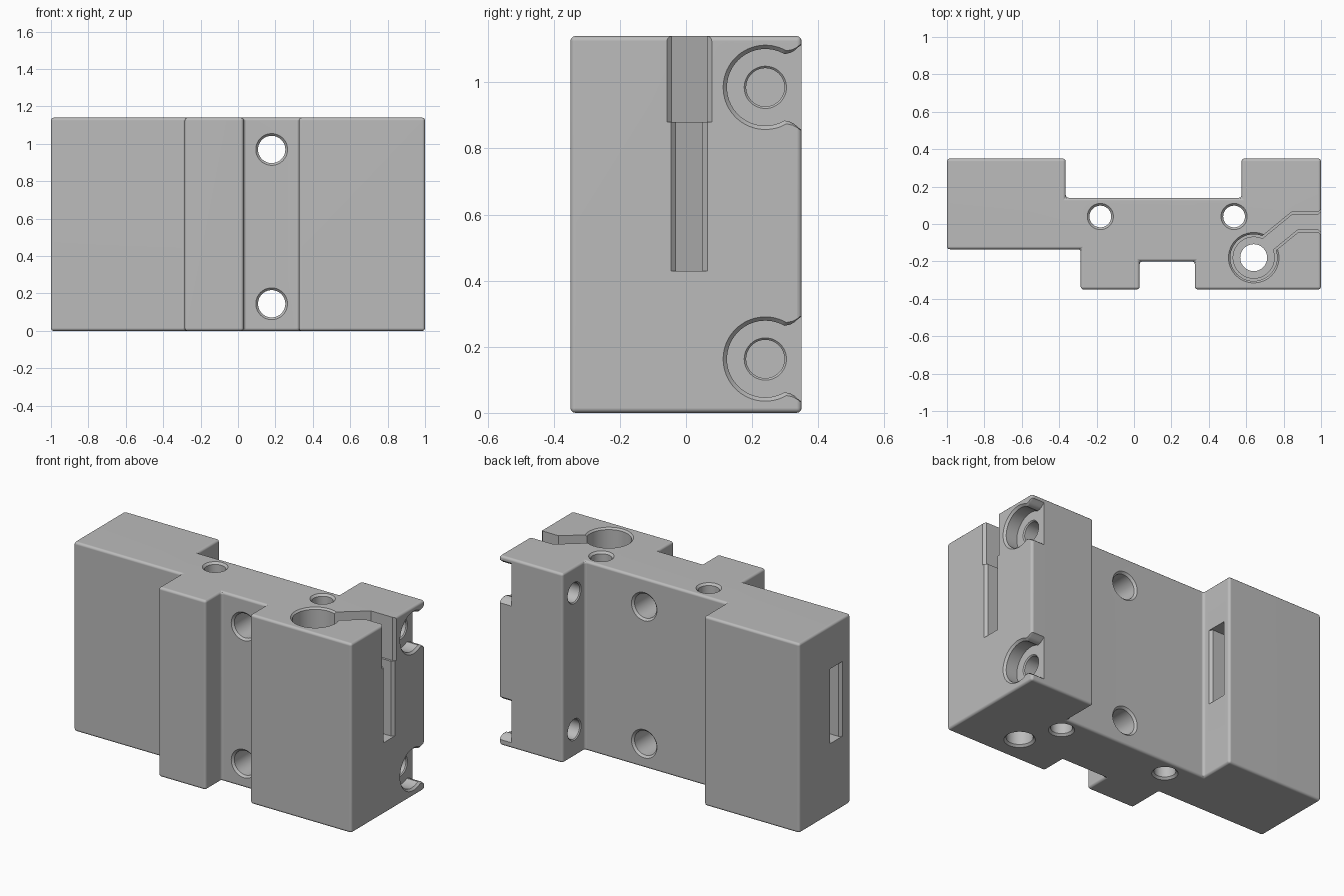
import bpy, bmesh, math
from mathutils import Vector

if "Cube" in bpy.data.objects:
    bpy.data.objects.remove(bpy.data.objects["Cube"], do_unlink=True)

HEIGHT = 1.14
cutters = []


def loft(name, outline, layers, axis="z", centre=(0, 0)):
    """Solid through copies of a 2D outline; layers are (position, scale)."""
    bm = bmesh.new()
    rings = []
    for t, s in layers:
        ring = []
        for u, v in outline:
            a, b = centre[0] + u * s, centre[1] + v * s
            co = {"x": (t, a, b), "y": (a, t, b), "z": (a, b, t)}[axis]
            ring.append(bm.verts.new(co))
        rings.append(ring)
    n = len(outline)
    for low, high in zip(rings, rings[1:]):
        for i in range(n):
            j = (i + 1) % n
            bm.faces.new((low[i], low[j], high[j], high[i]))
    bm.faces.new(rings[0])
    bm.faces.new(rings[-1])
    bmesh.ops.recalc_face_normals(bm, faces=bm.faces)
    mesh = bpy.data.meshes.new(name)
    bm.to_mesh(mesh)
    bm.free()
    ob = bpy.data.objects.new(name, mesh)
    bpy.context.collection.objects.link(ob)
    return ob


def cut(name, *args):
    ob = loft(name, *args)
    ob.hide_render = True
    cutters.append(ob)


def arc(r, start=0, end=360, n=48):
    return [(r * math.cos(math.radians(start + (end - start) * i / n)),
             r * math.sin(math.radians(start + (end - start) * i / n)))
            for i in range(n + (end - start < 360))]


def hole(name, axis, centre, r, t0, t1, f=0.012):
    """Round hole with chamfered rims at both surfaces."""
    wide = 1 + 2 * f / r
    cut(name, arc(r), [(t0 - f, wide), (t0 + f, 1), (t1 - f, 1), (t1 + f, wide)],
        axis, centre)


def ribbon(path):
    """Outline of a mitred band along points (x, y, half width)."""
    pts = [Vector(p[:2]) for p in path]
    left, right = [], []
    for i, p in enumerate(pts):
        d1 = (p - pts[i - 1]).normalized() if i else (pts[1] - p).normalized()
        d2 = (pts[i + 1] - p).normalized() if i < len(pts) - 1 else d1
        d = (d1 + d2).normalized()
        off = Vector((-d.y, d.x)) * path[i][2] / d.dot(d1)
        left.append(tuple(p + off))
        right.append(tuple(p - off))
    return left + right[::-1]


# Main block
profile = [(-1, -.135), (-.285, -.135), (-.285, -.35), (.03, -.35), (.03, -.2),
           (.325, -.2), (.325, -.35), (1, -.35), (1, .35), (.575, .35),
           (.575, .14), (-.365, .14), (-.365, .35), (-1, .35)]
block = loft("mounting_block", profile, [(0, 1), (HEIGHT, 1)])
bevel = block.modifiers.new("rounded_edges", "BEVEL")
bevel.width = 0.015
bevel.segments = 3
bevel.limit_method = "ANGLE"

# Vertical through holes
for x in (-.18, .535):
    hole("vertical_hole", "z", (x, .04), .058, 0, HEIGHT)
hole("spindle_hole", "z", (.64, -.18), .072, 0, HEIGHT + .1)

# Stepped bore and the bent channel leading to the right face
for floor, r, h in ((.43, .11, .04), (.88, .125, .053)):
    cut("bore", arc(r), [(floor, 1), (HEIGHT - .01, 1), (HEIGHT + .02, 1 + .03 / r)],
        "z", (.64, -.18))
    cut("channel", ribbon([(.64, -.17, h), (.86, .01, h), (.985, .01, h),
                           (1.01, .01, h + .025)]), [(floor, 1), (HEIGHT + .1, 1)])

# Bent slot through the left arm
cut("slot", ribbon([(-1.01, 0, .07), (-.985, 0, .045), (-.8, 0, .045),
                    (-.52, .245, .045), (-.38, .245, .045), (-.355, .245, .07)]),
    [(.43, 1), (.88, 1)])

# Front to back bolt holes
for z in (.145, .97):
    hole("bolt_hole", "y", (.18, z), .073, -.2, .14)

# Side screw holes with recesses open to the back
neck = [(.075, .104), (.088, .111), (.1, .122), (.112, .13), (.2, .13)]
recess = arc(.116, 60, 300) + [(u, -v) for u, v in neck] + neck[::-1]
for z in (.163, .985):
    hole("screw_hole", "x", (.24, z), .058, .575, .915, .006)
    cut("screw_recess", recess, [(.915, 1), (.988, 1), (1.012, 1.2)], "x", (.24, z))

for c in cutters:
    m = block.modifiers.new(c.name, "BOOLEAN")
    m.operation = "DIFFERENCE"
    m.solver = "EXACT"
    m.object = c

# Bake the cuts and drop the helpers
bpy.context.view_layer.update()
graph = bpy.context.evaluated_depsgraph_get()
result = bpy.data.meshes.new_from_object(block.evaluated_get(graph))
block.modifiers.clear()
block.data = result
for c in cutters:
    bpy.data.objects.remove(c, do_unlink=True)

# Smooth shading with crisp edges
bpy.ops.object.select_all(action="DESELECT")
block.select_set(True)
bpy.context.view_layer.objects.active = block
bpy.ops.object.shade_smooth_by_angle(angle=math.radians(35))
weighted = block.modifiers.new("weighted_normals", "WEIGHTED_NORMAL")
weighted.keep_sharp = True

# Plain grey finish
grey = bpy.data.materials.new("plain_grey")
colour = (.5, .5, .5, 1)
grey.use_nodes = True
grey.diffuse_color = colour
grey.node_tree.nodes["Principled BSDF"].inputs["Base Color"].default_value = colour
block.data.materials.clear()
block.data.materials.append(grey)
